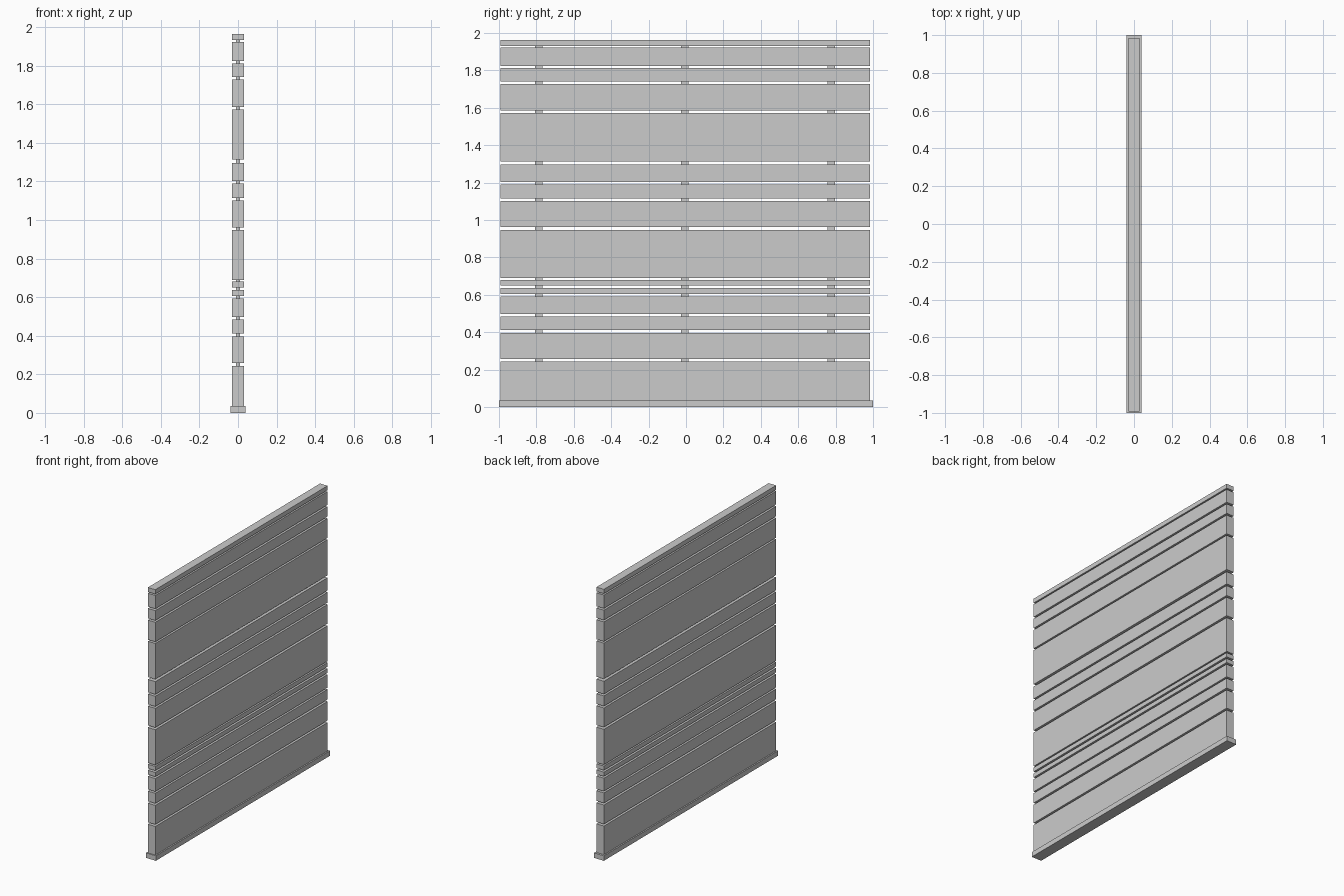
import bpy


def box(name, x, y, z):
    """Axis-aligned box from (min, max) ranges."""
    bpy.ops.mesh.primitive_cube_add(
        size=1, location=[(a + b) / 2 for a, b in (x, y, z)])
    ob = bpy.context.object
    ob.name = name
    ob.scale = [b - a for a, b in (x, y, z)]
    bpy.ops.object.transform_apply(location=False, rotation=False, scale=True)
    return ob


# Base rail
box("base_rail", (-0.04, 0.04), (-1, 1), (0, 0.036))

# Horizontal slats of mixed heights, bottom to top
slats = [(0.0, 0.244), (0.258, 0.397), (0.411, 0.485), (0.497, 0.592),
         (0.605, 0.636), (0.649, 0.680), (0.690, 0.947), (0.962, 1.102),
         (1.115, 1.190), (1.203, 1.296), (1.313, 1.573), (1.585, 1.727),
         (1.740, 1.812), (1.825, 1.922), (1.932, 1.964)]
for i, z in enumerate(slats):
    box(f"slat_{i + 1}", (-0.03, 0.03), (-0.992, 0.985), z)

# Hidden posts that show in the gaps between the slats
for i, y in enumerate((-0.788, -0.006, 0.776)):
    box(f"post_{i + 1}", (-0.01, 0.01), (y - 0.02, y + 0.02), (0.02, 1.95))
